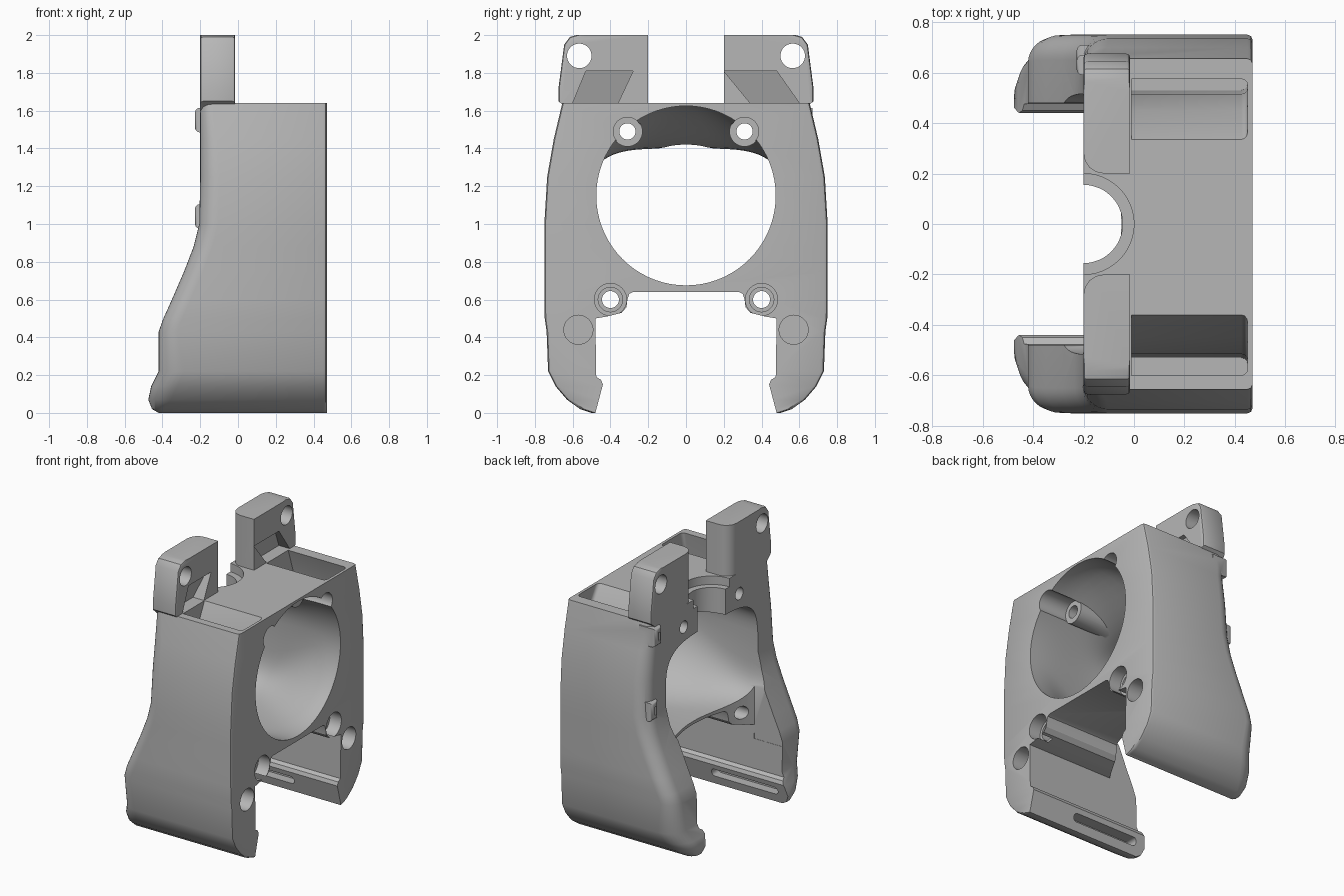
import bpy, bmesh, math

cube = bpy.data.objects.get("Cube")
if cube:
    bpy.data.objects.remove(cube, do_unlink=True)

grey = bpy.data.materials.new("plain grey")
grey.use_nodes = True
grey.diffuse_color = (0.47, 0.47, 0.47, 1)
grey.node_tree.nodes["Principled BSDF"].inputs["Base Color"].default_value = (0.47, 0.47, 0.47, 1)


def loft(name, rings):
    """Closed solid through a list of matching rings of points."""
    bm = bmesh.new()
    rows = [[bm.verts.new(p) for p in ring] for ring in rings]
    n = len(rows[0])
    for a, b in zip(rows, rows[1:]):
        for i in range(n):
            j = (i + 1) % n
            bm.faces.new((a[i], a[j], b[j], b[i]))
    bm.faces.new(rows[0])
    bm.faces.new(rows[-1])
    bmesh.ops.recalc_face_normals(bm, faces=bm.faces)
    mesh = bpy.data.meshes.new(name)
    bm.to_mesh(mesh)
    bm.free()
    mesh.materials.append(grey)
    obj = bpy.data.objects.new(name, mesh)
    bpy.context.collection.objects.link(obj)
    return obj


def prism(name, pts, axis, lo, hi):
    """Extrude (y, z) points along x, or (x, y) points along z."""
    if axis == "x":
        return loft(name, [[(k, a, b) for a, b in pts] for k in (lo, hi)])
    return loft(name, [[(a, b, k) for a, b in pts] for k in (lo, hi)])


def circle(ca, cb, r, n=40):
    return [(ca + r * math.cos(2 * math.pi * i / n), cb + r * math.sin(2 * math.pi * i / n))
            for i in range(n)]


def bevel(obj, width, test, segments=4):
    bm = bmesh.new()
    bm.from_mesh(obj.data)
    edges = [e for e in bm.edges if test(*[v.co for v in e.verts])]
    bmesh.ops.bevel(bm, geom=edges, offset=width, segments=segments, profile=0.5, affect="EDGES")
    bm.to_mesh(obj.data)
    bm.free()


def combine(target, other, operation):
    mod = target.modifiers.new("combine", "BOOLEAN")
    mod.operation = operation
    mod.solver = "EXACT"
    mod.object = other
    bpy.context.view_layer.objects.active = target
    bpy.ops.object.modifier_apply(modifier=mod.name)
    bpy.data.objects.remove(other, do_unlink=True)


def cut(other):
    combine(body, other, "DIFFERENCE")


def add(other):
    combine(body, other, "UNION")


# Outer shell: horizontal sections of (height, rear x, half width, rear corner radius)
FRONT = 0.47
sections = [
    (0, -.42, .5, .03), (.02, -.455, .56, .06), (.07, -.475, .63, .12), (.14, -.46, .69, .14),
    (.22, -.42, .73, .13), (.43, -.42, .738, .1), (.5, -.395, .748, .1), (.6, -.35, .75, .1),
    (.75, -.285, .75, .1), (.88, -.235, .75, .1), (1, -.205, .75, .1), (1.25, -.2, .735, .1),
    (1.45, -.2, .7, .09), (1.64, -.2, .655, .06)]


def section_ring(z, rear, half, r):
    side = [(FRONT, half - .02), (FRONT - .006, half - .006), (FRONT - .02, half)]
    for i in range(9):
        t = math.pi / 2 * i / 8
        side.append((rear + r - r * math.sin(t), half - r + r * math.cos(t)))
    return [(x, y, z) for x, y in side] + [(x, -y, z) for x, y in reversed(side)]


body = loft("duct_body", [section_ring(*s) for s in sections])

# Funnel: round at the front, a wide rounded rectangle at the rear
def funnel_ring(x, f, n=72):
    ring = []
    for i in range(n):
        c, s = math.cos(2 * math.pi * i / n), math.sin(2 * math.pi * i / n)
        wide = math.copysign(math.sqrt(abs(c)), c) * .515
        tall = 1.03 + math.copysign(math.sqrt(abs(s)), s) * .37
        ring.append((x, .475 * c * (1 - f) + wide * f, (1.15 + .475 * s) * (1 - f) + tall * f))
    return ring


stations = [(.5, 0), (.42, 0)]
for k in range(1, 11):
    t = k / 10
    stations.append((.42 - .57 * t, t * t * (3 - 2 * t)))
stations.append((-.55, 1))
cut(loft("funnel_cutter", [funnel_ring(*s) for s in stations]))

# Arched rear edge of the lower shelf
arc = [(-.05 - .65 * y * y, y) for y in [-.48 + .04 * i for i in range(25)]]
cut(prism("shelf_cutter", arc + [(-.6, .48), (-.6, -.48)], "z", .4, 1.2))

# Gap between the legs, with a lip at each foot
gap = [(.485, -.02), (.44, .15), (.45, .175), (.475, .19), (.48, .5), (.42, .51),
       (.34, .53), (.315, .56), (.31, .6), (.3, .63), (.28, .64)]
cut(prism("leg_gap_cutter", gap + [(-y, z) for y, z in reversed(gap)], "x", -.6, .6))

# Round notch in the rear of the top, with a stepped rim
cut(prism("notch_cutter", circle(-.2, 0, .155, 48), "z", 1.2, 1.8))
cut(prism("notch_rim_cutter", circle(-.2, 0, .2, 48), "z", 1.58, 1.8))

# Tabs on top, each with a rounded inner rear corner
for s in (-1, 1):
    outline = [(.2, 1.6), (.2, 2), (.58, 2), (.615, 1.99), (.645, 1.95), (.675, 1.72), (.675, 1.65), (.64, 1.62), (.62, 1.6)]
    tab = prism("tab", [(s * y, z) for y, z in outline], "x", -.2, -.015)
    bevel(tab, .08, lambda a, b: max(a.x, b.x) < -.19 and max(abs(a.y), abs(b.y)) < .21)
    bevel(tab, .015, lambda a, b: abs(a.x - b.x) < .001 and min(abs(a.y), abs(b.y)) > .5
          and min(a.z, b.z) > 1.63, 2)
    add(tab)

# Screw tubes in the upper corners of the funnel
for s in (-1, 1):
    add(prism("screw_tube", circle(s * .31, 1.49, .08), "x", -.19, .25))

# Small clips on the left rear edge
for y, z in ((.64, 1.55), (.68, 1.04)):
    clip = prism("clip", [(y - .05, z - .065), (y + .03, z - .065), (y + .03, z + .065), (y - .05, z + .065)],
                 "x", -.228, -.1)
    bevel(clip, .025, lambda a, b: max(a.x, b.x) < -.2, 3)
    add(clip)
    cut(prism("clip_slot_cutter", [(y - .025, z - .03), (y - .005, z - .03), (y - .005, z + .03), (y - .025, z + .03)],
              "x", -.25, -.2))

for s in (-1, 1):
    # Air channel from the top down beside the funnel
    channel = [(.35, 1.7), (.36, 1.64), (.45, 1.46), (.515, 1.2), (.53, .7),
               (.68, .7), (.69, 1.1), (.64, 1.45), (.6, 1.64), (.6, 1.7)]
    shift = -.025 if s > 0 else 0
    duct = prism("channel_cutter", [(s * (y + shift * (z > 1.6)), z) for y, z in channel], "x", -.01, .45)
    bevel(duct, .025, lambda a, b: min(a.x, b.x) > .44 and abs(a.z - b.z) > .05, 3)
    cut(duct)
    # Screw and pin holes
    for y, z, r, lo, hi in ((.565, 1.89, .065, -.5, .2), (.31, 1.49, .075, .25, .6),
                            (.31, 1.49, .043, -.5, .4), (.4, .6, .085, .38, .6),
                            (.4, .6, .065, .3, .5), (.4, .6, .045, -.6, .5), (.57, .44, .077, .35, .6)):
        cut(prism("hole_cutter", circle(s * y, z, r), "x", lo, hi))
    # Long air outlet inside each foot
    slot = prism("outlet_cutter", [(s * .4, .06), (s * .53, .06), (s * .53, .115), (s * .4, .115)], "x", -.4, .12)
    bevel(slot, .025, lambda a, b: abs(a.y - b.y) > .1, 4)
    cut(slot)

# Sloped recesses at the foot of the tabs
for pts in ([(-.6, 1.64), (-.53, 1.81), (-.28, 1.81), (-.36, 1.64)],
            [(.6, 1.64), (.48, 1.81), (.2, 1.81), (.34, 1.64)]):
    cut(loft("recess_cutter", [[(-.1 + (z - 1.64) * .3, y, z) for y, z in pts], [(.05, y, z) for y, z in pts]]))

bpy.ops.object.select_all(action="DESELECT")
body.select_set(True)
bpy.context.view_layer.objects.active = body
bpy.ops.object.shade_smooth_by_angle(angle=math.radians(32))
